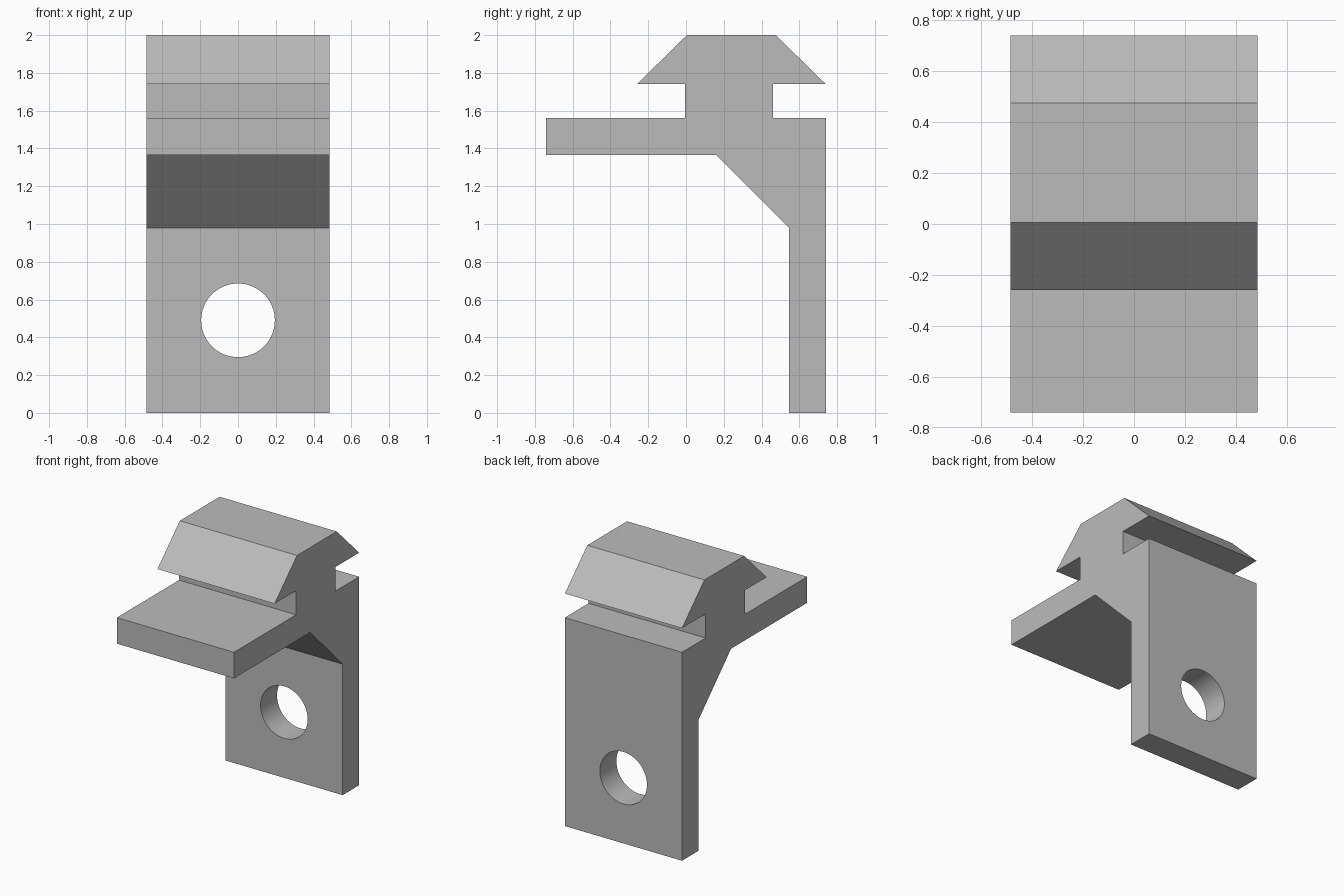
import bpy
import bmesh
import math

cube = bpy.data.objects.get("Cube")
if cube:
    bpy.data.objects.remove(cube, do_unlink=True)

HALF_WIDTH = 0.485

# Single grey material
grey = bpy.data.materials.new("plain grey")
grey.use_nodes = True
colour = (0.5, 0.5, 0.5, 1)
grey.diffuse_color = colour
grey.node_tree.nodes["Principled BSDF"].inputs["Base Color"].default_value = colour

# Side profile (y, z): wall plate, slotted rail head, front shelf, gusset
profile = [
    (0.74, 0), (0.74, 1.56), (0.46, 1.56), (0.46, 1.74), (0.74, 1.74),
    (0.475, 2), (0.005, 2), (-0.26, 1.74), (-0.005, 1.74), (-0.005, 1.56),
    (-0.74, 1.56), (-0.74, 1.365), (0.16, 1.365), (0.545, 0.98), (0.545, 0),
]

# Extrude the profile across the width
bm = bmesh.new()
face = bm.faces.new([bm.verts.new((-HALF_WIDTH, y, z)) for y, z in profile])
extruded = bmesh.ops.extrude_face_region(bm, geom=[face])["geom"]
verts = [v for v in extruded if isinstance(v, bmesh.types.BMVert)]
bmesh.ops.translate(bm, verts=verts, vec=(2 * HALF_WIDTH, 0, 0))
bmesh.ops.recalc_face_normals(bm, faces=bm.faces[:])
mesh = bpy.data.meshes.new("rail_bracket")
bm.to_mesh(mesh)
bm.free()
mesh.materials.append(grey)
bracket = bpy.data.objects.new("rail_bracket", mesh)
bpy.context.collection.objects.link(bracket)

# Round bolt hole through the wall plate
bpy.ops.mesh.primitive_cylinder_add(
    vertices=64, radius=0.195, depth=0.6,
    location=(0, 0.64, 0.49), rotation=(math.pi / 2, 0, 0))
cutter = bpy.context.object
cutter.name = "bolt_hole_cutter"
cutter.data.materials.append(grey)
cutter.hide_render = True

hole = bracket.modifiers.new("bolt_hole", "BOOLEAN")
hole.operation = "DIFFERENCE"
hole.solver = "EXACT"
hole.object = cutter

bpy.ops.object.select_all(action="DESELECT")
bracket.select_set(True)
bpy.context.view_layer.objects.active = bracket
bpy.ops.object.modifier_apply(modifier=hole.name)
bpy.data.objects.remove(cutter, do_unlink=True)

# Smooth hole wall, crisp edges elsewhere
bpy.ops.object.shade_smooth_by_angle(angle=math.radians(30))
